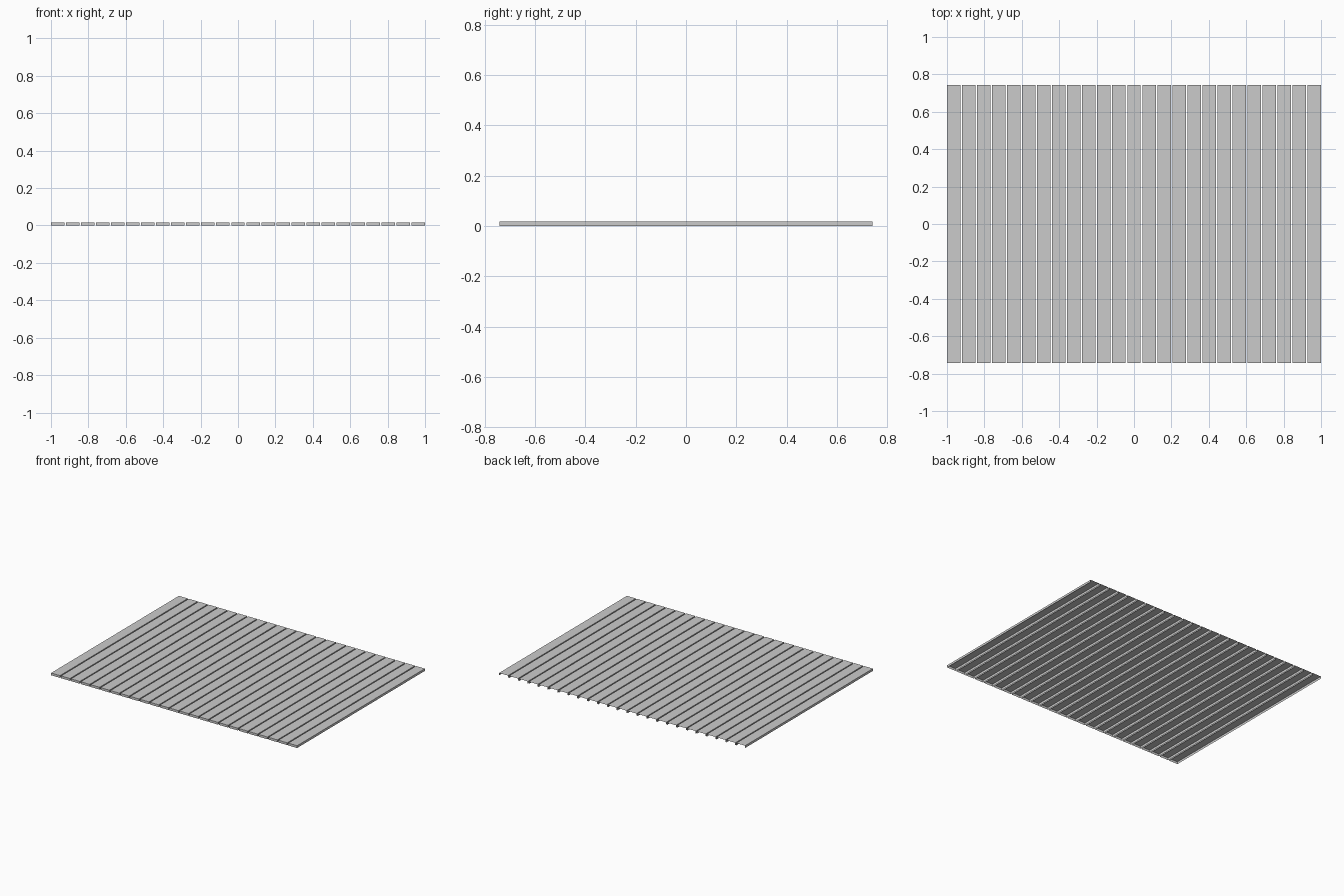
import bpy, bmesh

if "Cube" in bpy.data.objects:
    bpy.data.objects.remove(bpy.data.objects["Cube"])

COUNT, WIDTH, LENGTH, HEIGHT = 25, 0.072, 1.484, 0.017
PITCH = (2 - WIDTH) / (COUNT - 1)


def slat_mesh():
    # Shallow slat shell, open underneath and at the back end
    bm = bmesh.new()
    bmesh.ops.create_cube(bm, size=1)
    bmesh.ops.scale(bm, vec=(WIDTH, LENGTH, HEIGHT), verts=bm.verts)
    bmesh.ops.translate(bm, vec=(0, 0, HEIGHT / 2), verts=bm.verts)
    bm.normal_update()
    hidden = [f for f in bm.faces if f.normal.z < -0.5 or f.normal.y > 0.5]
    bmesh.ops.delete(bm, geom=hidden, context='FACES')
    mesh = bpy.data.meshes.new("slat")
    bm.to_mesh(mesh)
    bm.free()
    return mesh


# Row of parallel deck slats
mesh = slat_mesh()
for i in range(COUNT):
    slat = bpy.data.objects.new(f"slat_{i + 1:02d}", mesh)
    slat.location.x = -1 + WIDTH / 2 + i * PITCH
    bpy.context.collection.objects.link(slat)
